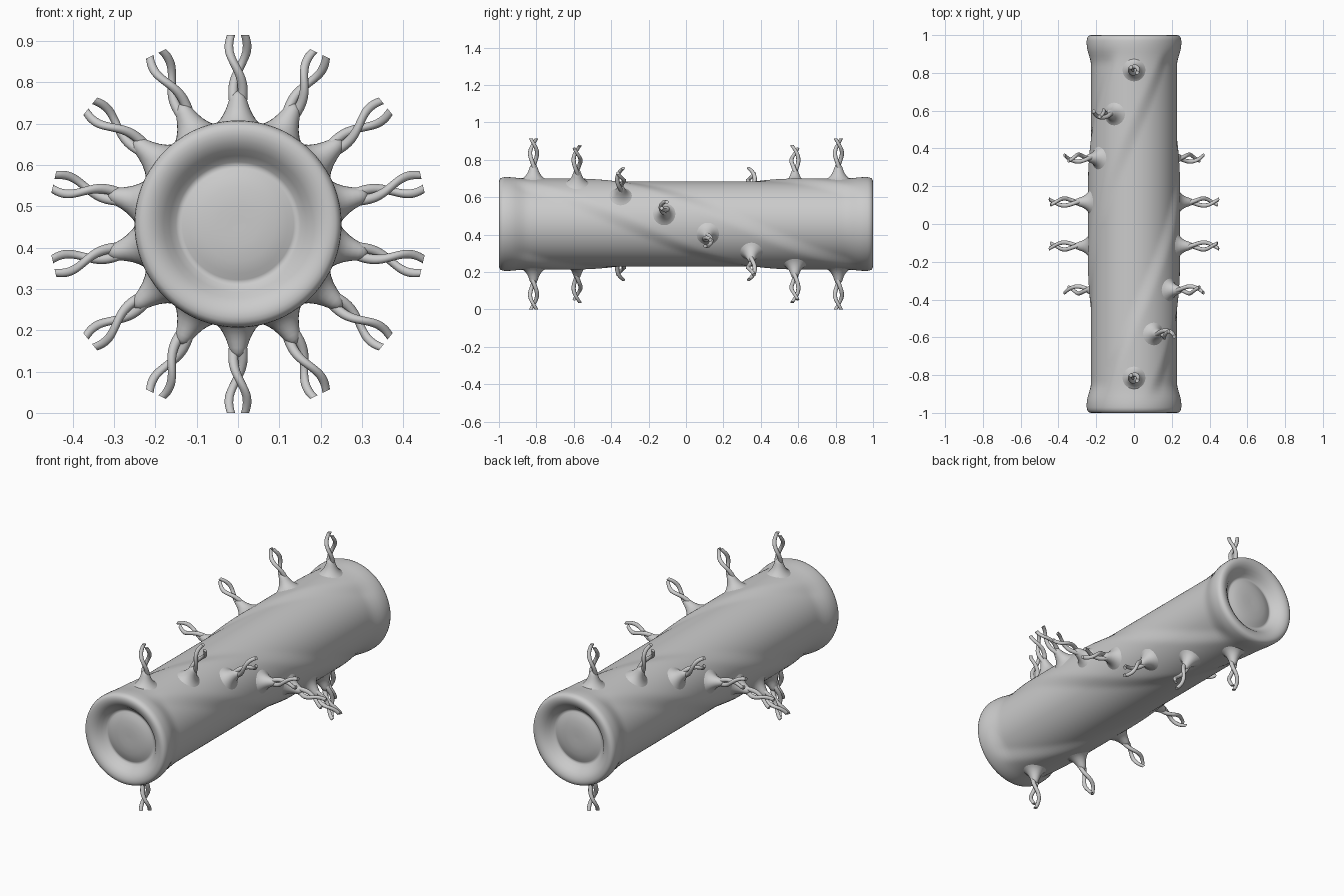
import bpy, bmesh, math
from mathutils import Vector

if "Cube" in bpy.data.objects:
    bpy.data.objects.remove(bpy.data.objects["Cube"])

CZ = 0.457          # height of the roller axis
Y_END = 0.815       # position of the outermost spikes


def smooth(a, b, x):
    t = min(1, max(0, (x - a) / (b - a)))
    return t * t * (3 - 2 * t)


def lathe(name, rings, seg, place, cap=True):
    """Skin a list of rings; place(ring, angle) gives each point."""
    bm = bmesh.new()
    rows = [[bm.verts.new(place(r, 2 * math.pi * i / seg)) for i in range(seg)] for r in rings]
    for a, b in zip(rows, rows[1:]):
        for i in range(seg):
            j = (i + 1) % seg
            bm.faces.new((a[i], a[j], b[j], b[i]))
    if cap:
        bm.faces.new(rows[0])
        bm.faces.new(rows[-1])
    bmesh.ops.recalc_face_normals(bm, faces=bm.faces)
    me = bpy.data.meshes.new(name)
    bm.to_mesh(me)
    bm.free()
    for p in me.polygons:
        p.use_smooth = True
    ob = bpy.data.objects.new(name, me)
    bpy.context.collection.objects.link(ob)
    return ob


# Roller body: dished ends, flared rims and two raised helical bands
end = [(0.962, 0.012), (0.963, 0.05), (0.959, 0.09), (0.952, 0.12), (0.945, 0.135),
       (0.943, 0.142), (0.947, 0.15), (0.962, 0.165), (0.98, 0.18), (0.993, 0.197),
       (0.999, 0.213), (1.0, 0.225), (0.998, 0.236), (0.992, 0.244), (0.98, 0.249)]
rings = [(-y, r) for y, r in end]
rings += [(-0.97 + 1.94 * i / 97, None) for i in range(98)]
rings += end[::-1]


def body_point(ring, a):
    y, r = ring
    if r is None:
        helix = -90 * y / Y_END
        d = abs((math.degrees(a) - helix + 90) % 180 - 90)
        band = 0.016 * (1 - smooth(24, 46, d)) * (1 - 0.3 * smooth(0.85, 0.95, abs(y)))
        r = 0.2275 + band
        r += (0.2505 - r) * smooth(0.84, 0.95, abs(y))
    return (r * math.cos(a), y, CZ + r * math.sin(a))


lathe("roller_body", rings, 112, body_point)

# Spike parts: flared root and a pair of twisted prongs
ROOT = [(0.232, 0.08), (0.240, 0.066), (0.247, 0.054), (0.257, 0.043), (0.270, 0.034),
        (0.285, 0.027), (0.300, 0.022), (0.312, 0.017), (0.320, 0.009), (0.322, 0.002)]


def spike(index, ang, y):
    out = Vector((math.cos(ang), 0, math.sin(ang)))
    tan = Vector((math.sin(ang), 0, -math.cos(ang)))
    axis = Vector((0, 1, 0))
    base = Vector((0, y, CZ))

    def root_point(ring, a):
        h, r = ring
        c, s = math.cos(a) * r, math.sin(a) * r
        drop = c * c / 0.5      # follow the curve of the roller
        return base + out * (h - drop) + tan * c + axis * s

    lathe(f"spike_root_{index}", ROOT, 24, root_point)

    for k in range(2):
        path = []
        for i in range(23):
            t = i / 22
            h = 0.285 + (0.457 - 0.285) * t
            ph = math.radians(35 - 90 * (h - 0.37) / 0.06 - 125) + k * math.pi
            off = 0.010 + 0.012 * smooth(0, 0.8, t)
            rad = 0.0125 - 0.0025 * t
            path.append((base + out * h + (tan * math.cos(ph) + axis * math.sin(ph)) * off, rad))

        def prong_point(ring, a):
            # sections lie across the spike axis, so tips are cut flat
            p, r = ring
            return p + tan * (r * math.cos(a)) + axis * (r * math.sin(a))

        lathe(f"spike_prong_{index}_{k}", path, 12, prong_point)


# Two opposed helical rows of eight spikes
for row in range(2):
    for n in range(8):
        spike(row * 8 + n, math.radians(90 - n * 180 / 7) + row * math.pi,
              -Y_END + 2 * Y_END * n / 7)

for ob in bpy.context.collection.objects:
    ob.select_set(True)
    bpy.context.view_layer.objects.active = ob
bpy.ops.object.shade_smooth_by_angle(angle=math.radians(50))
